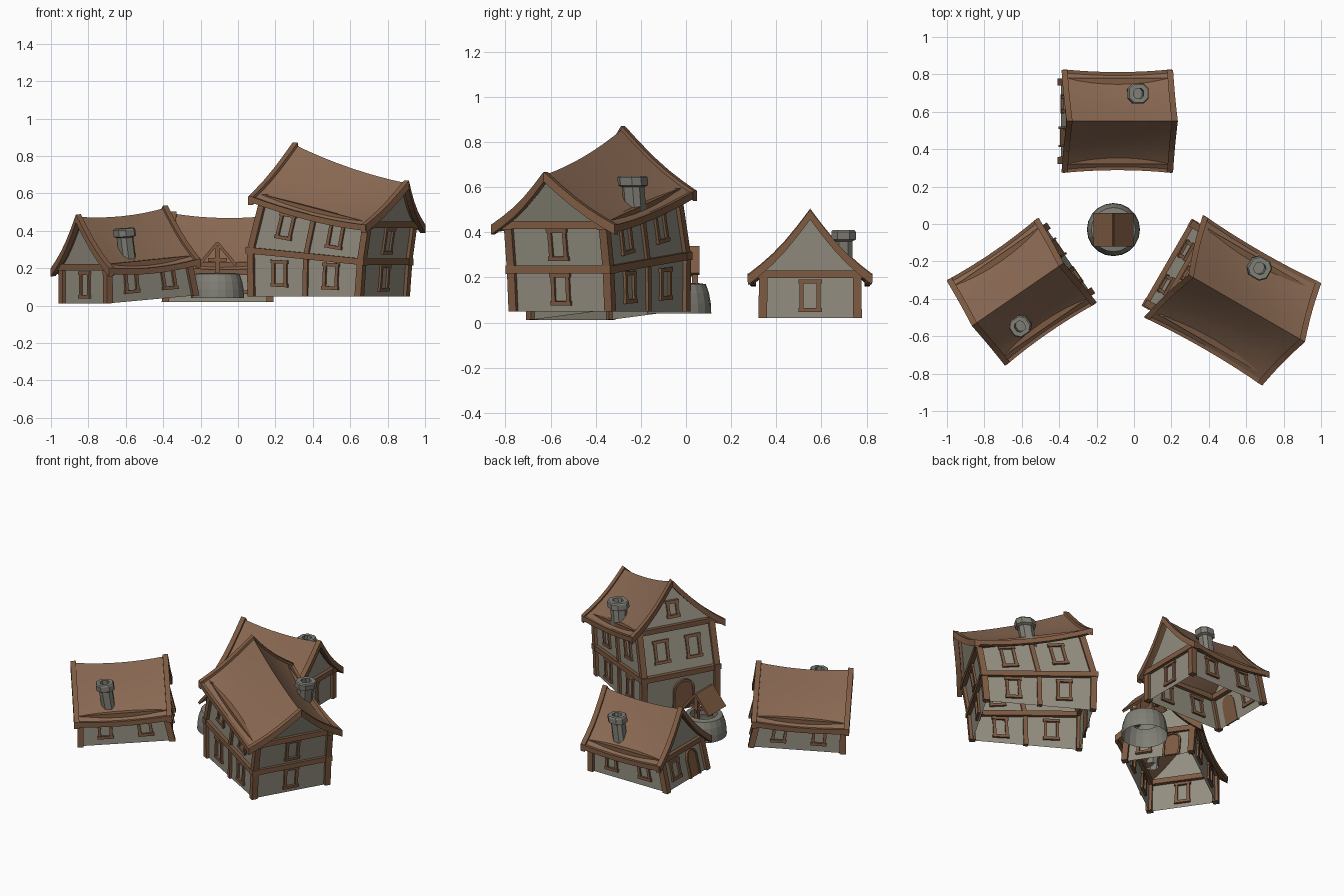
import bpy, bmesh, math
from mathutils import Vector as V, Matrix as M

if "Cube" in bpy.data.objects:
    bpy.data.objects.remove(bpy.data.objects["Cube"])

def mat(name, c):
    m = bpy.data.materials.new(name)
    m.diffuse_color = (*c, 1)
    m.use_nodes = True
    m.node_tree.nodes["Principled BSDF"].inputs["Base Color"].default_value = m.diffuse_color
    return m
ROOF = mat("roof brown", (.25, .14, .085))
TIMBER = mat("timber brown", (.21, .105, .055))
PLASTER = mat("plaster grey", (.29, .27, .215))
STONE = mat("stone grey", (.215, .21, .18))

def finish(bm, name, material, mx=None, recalc=True):
    if recalc:
        bmesh.ops.recalc_face_normals(bm, faces=bm.faces)
    me = bpy.data.meshes.new(name)
    bm.to_mesh(me)
    bm.free()
    me.materials.append(material)
    ob = bpy.data.objects.new(name, me)
    bpy.context.collection.objects.link(ob)
    if mx:
        me.transform(mx)
    return ob

def sweep(bm, pts, a, b):
    """Rectangular bar along pts; a and b are half-size vectors."""
    rings = [[bm.verts.new(V(p) + i * a + j * b) for i, j in ((-1, -1), (1, -1), (1, 1), (-1, 1))] for p in pts]
    for r, q in zip(rings, rings[1:]):
        for i in range(4):
            bm.faces.new((r[i], r[(i + 1) % 4], q[(i + 1) % 4], q[i]))
    bm.faces.new(rings[0][::-1])
    bm.faces.new(rings[-1])

def lathe(bm, profile, shape, caps=False):
    """Stack of scaled outlines; profile holds (scale, offset)."""
    rings = [[bm.verts.new(V((x * r, y * r, 0)) + V(o)) for x, y in shape] for r, o in profile]
    n = len(shape)
    for a, b in zip(rings, rings[1:]):
        for i in range(n):
            bm.faces.new((a[i], a[(i + 1) % n], b[(i + 1) % n], b[i]))
    if caps:
        bm.faces.new(rings[-1])

def frame(bm, c, e, g, n, w, h, t=.009):
    """Window frame centred at c, e across, g up, n outward."""
    for s in (-1, 1):
        sweep(bm, [c + e * (s * w / 2) - g * (h / 2 + t), c + e * (s * w / 2) + g * (h / 2 + t)], e * t, n * .012)
        sweep(bm, [c + g * (s * h / 2) - e * (w / 2 + .014), c + g * (s * h / 2) + e * (w / 2 + .014)], g * t, n * .014)

def arch_door(bm, c, e, g, n, w, h):
    """Round-topped door leaf plus its surround; c is bottom centre."""
    def outline(k):
        r = w / 2 * k
        top = [c + e * (r * math.cos(a)) + g * (h - w / 2 + r * math.sin(a))
               for a in (math.pi * i / 8 for i in range(9))]
        return [c + e * r] + top + [c - e * r]
    fr, bk = ([bm.verts.new(p + n * d) for p in outline(1)] for d in (.006, -.004))
    bm.faces.new(fr)
    bm.faces.new(bk[::-1])
    for i in range(len(fr)):
        j = (i + 1) % len(fr)
        bm.faces.new((fr[i], fr[j], bk[j], bk[i]))
    o, q = outline(1.2), outline(.95)
    rings = [[bm.verts.new(p + n * d) for p, d in ((x, -.004), (x, .014), (y, .014), (y, -.004))] for x, y in zip(o, q)]
    for r, s in zip(rings, rings[1:]):
        for i in range(4):
            bm.faces.new((r[i], r[(i + 1) % 4], s[(i + 1) % 4], s[i]))

def house(name, mx, levels, eave, ridge, ew, hw, windows, door, chim, gable_win=False, mid_posts=False):
    # roof surface: s runs door to rear, t across from eave to eave
    def R(s, t, dz=0):
        f = 1 - abs(t) - .085 * math.sin(math.pi * abs(t))
        mix = lambda a, b: a + (b - a) * s
        ue, ze = mix(eave[0][0], eave[1][0]), mix(eave[0][1], eave[1][1])
        ur, zr = mix(ridge[0][0], ridge[1][0]), mix(ridge[0][1], ridge[1][1])
        k = 4 * s * (1 - s)
        return V((ue + (ur - ue) * f, t * (ew - .015 * k), ze + (zr - ze) * f - .022 * k + dz))
    tw = hw / ew
    ends = (.06, .94)

    def corner(k, i, j):
        if k == len(levels):
            return R(ends[i], j * tw, -.012)
        u, z = levels[k][i]
        return V((u, j * hw, z))
    sides = (((0, -1), (1, -1)), ((1, -1), (1, 1)), ((1, 1), (0, 1)), ((0, 1), (0, -1)))

    def wall_point(k, side, x, y):
        a, b = sides[side]
        p0, p1 = (corner(m, *a).lerp(corner(m, *b), x) for m in (k, k + 1))
        e = (corner(k, *b) - corner(k, *a) + corner(k + 1, *b) - corner(k + 1, *a)).normalized()
        g = (p1 - p0).normalized()
        return p0.lerp(p1, y), e, g, e.cross(g).normalized()

    # plaster walls and gables
    bm = bmesh.new()
    n = len(levels)
    for k in range(n):
        for a, b in sides:
            bm.faces.new([bm.verts.new(p) for p in (corner(k, *a), corner(k, *b), corner(k + 1, *b), corner(k + 1, *a))])
    for i, s in enumerate(ends):
        pts = [R(s, tw * t / 4, -.012) for t in range(-4, 5)]
        bm.faces.new([bm.verts.new(p) for p in (pts if i else pts[::-1])])
    finish(bm, name + "_walls", PLASTER, mx, False)

    # timber posts and belts
    bm = bmesh.new()
    X, Y, Z = V((1, 0, 0)), V((0, 1, 0)), V((0, 0, 1))
    for k in range(n):
        for i in (0, 1):
            for j in (-1, 1):
                sweep(bm, [corner(k, i, j), corner(k + 1, i, j)], X * .019, Y * .019)
        if mid_posts:
            for side in (0, 2):
                sweep(bm, [wall_point(k, side, .5, y)[0] for y in (0, 1)], X * .014, Y * .014)
        for side in range(4):
            a, b = sides[side]
            drop = Z * (.012 if k == n - 1 else 0)
            p, q = corner(k + 1, *a) - drop, corner(k + 1, *b) - drop
            d = (q - p).normalized()
            sweep(bm, [p - d * .024, q + d * .024], d.cross(Z).normalized() * .022, Z * .017)
    finish(bm, name + "_timber_frame", TIMBER, mx)

    # windows and door
    bm = bmesh.new()
    for k, side, x, y, w, h in windows:
        frame(bm, *wall_point(k, side, x, y), w, h)
    if gable_win:
        c = (corner(n, 0, 1) + corner(n, 0, -1)) / 2
        g = R(ends[0], 0) - c
        frame(bm, c + g * .38, -Y, g.normalized(), -X, .06, .09)
    finish(bm, name + "_window_frames", TIMBER, mx)
    bm = bmesh.new()
    arch_door(bm, *wall_point(0, 3, door[0], 0), door[1], door[2])
    finish(bm, name + "_door", TIMBER, mx)

    # sagging roof sheet
    bm = bmesh.new()
    grid = [[[bm.verts.new(R(s / 8, t / 5, dz)) for t in range(-5, 6)] for s in range(9)] for dz in (.008, -.01)]
    for g in grid:
        for r, q in zip(g, g[1:]):
            for i in range(10):
                bm.faces.new((r[i], q[i], q[i + 1], r[i + 1]))
    T, B = grid
    for s in range(8):
        for t in (0, 10):
            bm.faces.new((T[s][t], T[s + 1][t], B[s + 1][t], B[s][t]))
    for t in range(10):
        for s in (0, 8):
            bm.faces.new((T[s][t], T[s][t + 1], B[s][t + 1], B[s][t]))
    ob = finish(bm, name + "_roof", ROOF, mx)
    bpy.context.view_layer.objects.active = ob
    ob.select_set(True)
    bpy.ops.object.shade_smooth_by_angle(angle=math.radians(30))
    ob.select_set(False)

    # verge and eave boards
    bm = bmesh.new()
    for s in (.015, .985):
        sweep(bm, [R(s, t / 5 * 1.02, -.001) for t in range(-5, 6)], X * .016, Z * .022)
    for t in (-.985, .985):
        sweep(bm, [R(s / 8, t, -.002) for s in range(9)], Y * .011, Z * .016)
    finish(bm, name + "_roof_boards", TIMBER, mx)

    # chimney with a flared, hollow cap
    bm = bmesh.new()
    u, v, z0, z1, r = chim
    sq = [(1, -.5), (1, .5), (.5, 1), (-.5, 1), (-1, .5), (-1, -.5), (-.5, -1), (.5, -1)]
    prof = ((.74, z0), (.74, z1 - .05), (1, z1 - .042), (1, z1 - .008), (.9, z1), (.5, z1), (.5, z1 - .06))
    lathe(bm, [(r * k, (u + .15 * (z - z1), v, z)) for k, z in prof], sq, True)
    finish(bm, name + "_chimney", STONE, mx)

def place(x, y, z, deg, tilt=0):
    shear = M.Identity(4)
    shear[2][0] = -tilt
    return M.Translation((x, y, z)) @ M.Rotation(math.radians(deg), 4, 'Z') @ shear

# two matching cottages
cottage = dict(
    levels=[((-.28, 0), (.28, 0))], eave=((-.27, .18), (.312, .175)), ridge=((-.243, .465), (.337, .46)),
    ew=.27, hw=.21, door=(.7, .09, .17), chim=(.135, .148, .2, .39, .054),
    windows=[(0, 1, .5, .48, .075, .125), (0, 3, .28, .5, .075, .11)]
    + [(0, s, x, .5, .07, .105) for s in (0, 2) for x in (.28, .73)])
house("back_cottage", place(-.11, .55, .02, 0), **cottage)
house("left_cottage", place(-.583, -.35, .033, 214.5, .075), **cottage)

# tall two-storey house
house("tall_house", place(.485, -.383, .05, -30),
      levels=[((-.33, 0), (.33, 0)), ((-.335, .245), (.345, .185))],
      eave=((-.31, .52), (.41, .365)), ridge=((-.218, .805), (.49, .595)), ew=.31, hw=.245,
      door=(.55, .12, .19), chim=(.09, .22, .41, .6, .06), gable_win=True, mid_posts=True,
      windows=[(k, s, x, .53, .075, .125) for k in (0, 1) for s in (0, 2) for x in (.26, .73)]
      + [(k, 1, .5, .53, .075, .125) for k in (0, 1)] + [(1, 3, x, .5, .08, .13) for x in (.28, .72)])

# well: hollow domed stone ring
W = M.Translation((-.11, -.03, .04))
bm = bmesh.new()
circle = [(math.cos(math.tau * i / 20), math.sin(math.tau * i / 20)) for i in range(20)]
lathe(bm, [(r, (0, 0, z)) for r, z in ((.142, 0), (.14, .045), (.132, .09), (.118, .13), (.084, .135), (.082, .09))], circle)
finish(bm, "well_ring", STONE, W, False)

# well posts, braces and little roof
bm = bmesh.new()
X, Y, Z = V((1, 0, 0)), V((0, 1, 0)), V((0, 0, 1))
for y in (-.07, .07):
    sweep(bm, [(0, y, .1), (0, y, .28)], X * .013, Y * .013)
    sweep(bm, [(-.05, y, .205), (.05, y, .205)], Y * .01, Z * .009)
sweep(bm, [(0, -.09, .18), (0, .09, .18)], X * .009, Z * .009)
finish(bm, "well_posts", TIMBER, W)
bm = bmesh.new()
for s in (-1, 1):
    n = V((s * .12, 0, .1)).normalized()
    sweep(bm, [(s * .1, 0, .175), (0, 0, .295)], Y * .09, n * .008)
finish(bm, "well_roof", TIMBER, W)
